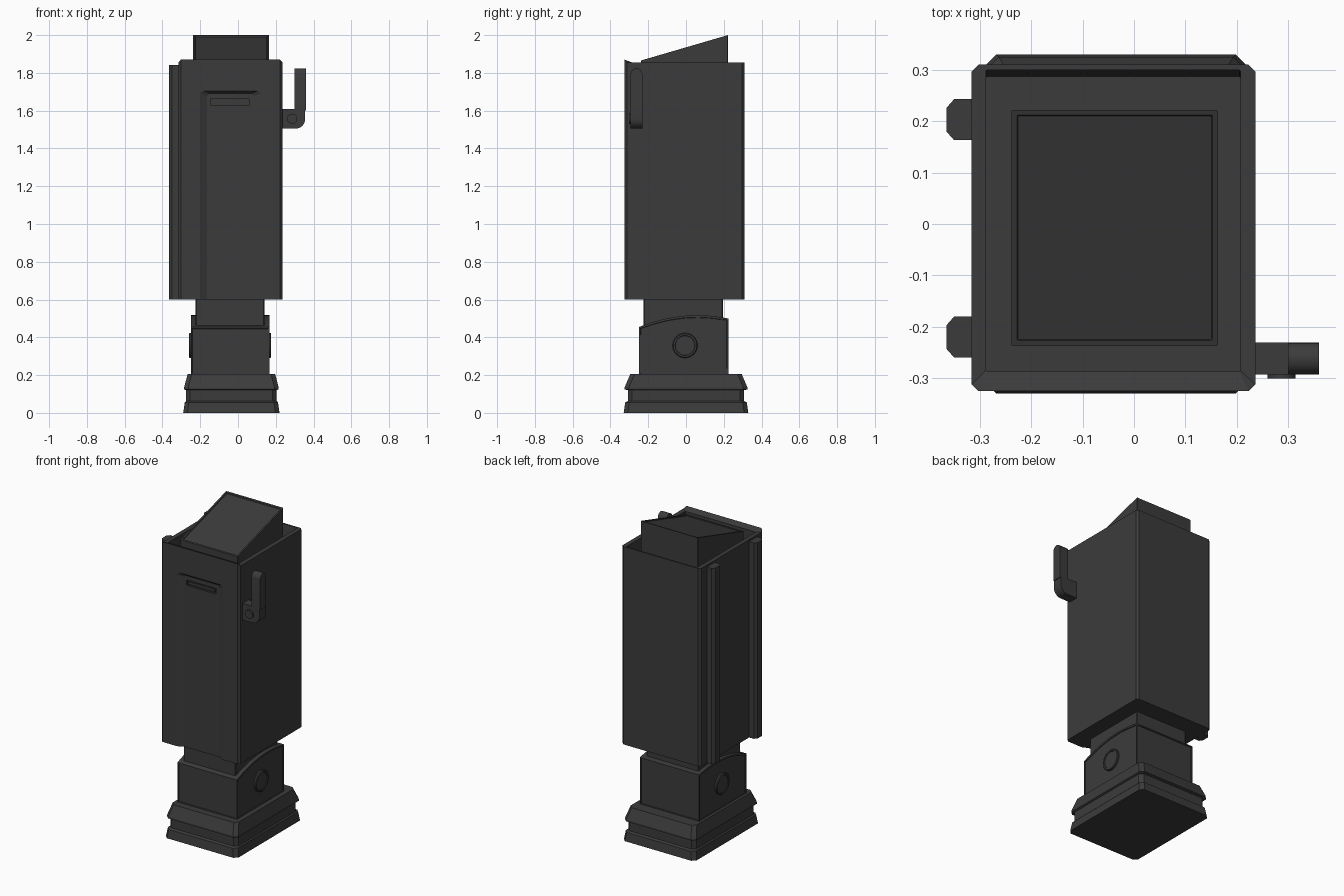
import bpy, bmesh, math
from mathutils import Vector

if "Cube" in bpy.data.objects:
    bpy.data.objects.remove(bpy.data.objects["Cube"], do_unlink=True)

mat = bpy.data.materials.new("charcoal")
mat.use_nodes = True
grey = (0.044, 0.044, 0.044, 1)
mat.diffuse_color = grey
shader = mat.node_tree.nodes["Principled BSDF"]
shader.inputs["Base Color"].default_value = grey
shader.inputs["Roughness"].default_value = 0.7


def finish(name, bm):
    bmesh.ops.recalc_face_normals(bm, faces=bm.faces)
    mesh = bpy.data.meshes.new(name)
    bm.to_mesh(mesh)
    bm.free()
    mesh.materials.append(mat)
    obj = bpy.data.objects.new(name, mesh)
    bpy.context.collection.objects.link(obj)
    return obj


def loft(name, rings):
    """Skin a stack of equal-length rings and cap both ends."""
    bm = bmesh.new()
    loops = [[bm.verts.new(p) for p in ring] for ring in rings]
    n = len(loops[0])
    for a, b in zip(loops, loops[1:]):
        for i in range(n):
            j = (i + 1) % n
            bm.faces.new((a[i], a[j], b[j], b[i]))
    bm.faces.new(loops[0])
    bm.faces.new(loops[-1])
    return finish(name, bm)


def chamfered(x0, x1, y0, y1, c):
    return [(x0 + c, y0), (x1 - c, y0), (x1, y0 + c), (x1, y1 - c),
            (x1 - c, y1), (x0 + c, y1), (x0, y1 - c), (x0, y0 + c)]


def flat(points, z):
    return [(x, y, z) for x, y in points]


def box(name, x0, x1, y0, y1, z0, z1, c=0.004):
    ring = chamfered(x0, x1, y0, y1, c)
    return loft(name, [flat(ring, z0), flat(ring, z1)])


def arc(cx, cy, r, a0, a1, steps=8):
    angles = [math.radians(a0 + (a1 - a0) * i / steps) for i in range(steps + 1)]
    return [(cx + r * math.cos(a), cy + r * math.sin(a)) for a in angles]


def cut(target, cutter):
    cutter.hide_render = True
    mod = target.modifiers.new("cut", "BOOLEAN")
    mod.operation = "DIFFERENCE"
    mod.solver = "EXACT"
    mod.object = cutter
    bpy.context.view_layer.objects.active = target
    bpy.ops.object.modifier_apply(modifier=mod.name)
    bpy.data.objects.remove(cutter, do_unlink=True)


# Stepped base with a groove around it
cx = -0.035
steps = [(0, 0.255, 0.33), (0.055, 0.247, 0.322), (0.062, 0.24, 0.308),
         (0.12, 0.24, 0.308), (0.125, 0.25, 0.325), (0.135, 0.25, 0.325),
         (0.205, 0.232, 0.295)]
loft("base", [flat(chamfered(cx - w, cx + w, -d, d, 0.022), z) for z, w, d in steps])

# Collar with an arched top and framed sides
outline = [(-0.25, 0.2), (0.225, 0.2)]
for i in range(13):
    y = 0.225 - 0.475 * i / 12
    outline.append((y, 0.517 - 0.65 * (y - 0.06) ** 2))
collar = loft("collar", [[(x, y, z) for y, z in outline] for x in (-0.25, 0.167)])
bm = bmesh.new()
bm.from_mesh(collar.data)
sides = [f for f in bm.faces if abs(f.normal.z) < 0.05 and f.calc_area() > 0.05]
bmesh.ops.inset_individual(bm, faces=sides, thickness=0.011, depth=0)
bmesh.ops.inset_individual(bm, faces=sides, thickness=0.002, depth=-0.005)
bm.to_mesh(collar.data)
bm.free()

# Round buttons on both sides of the collar
for name, x, s in (("left_button", 0.16, 1), ("right_button", -0.243, -1)):
    rings = []
    for out, r in ((0, 0.066), (0.012, 0.066), (0.016, 0.062),
                   (0.016, 0.053), (0.012, 0.051)):
        rings.append([(x + s * out, y, z) for y, z in arc(-0.005, 0.357, r, 0, 360, 32)[:-1]])
    loft(name, rings)

box("neck", -0.225, 0.14, -0.225, 0.195, 0.4, 0.65)

# Main housing with an open tray at the top and a raised front lip
outer = chamfered(-0.316, 0.236, -0.325, 0.31, 0.013)
inner = chamfered(-0.288, 0.207, -0.287, 0.3, 0.002)
floor = chamfered(-0.288, 0.207, -0.287, 0.287, 0.002)
top = [(x, y, 1.87 if y < -0.32 else 1.855) for x, y in outer]
housing = loft("housing", [flat(outer, 0.6), top, flat(inner, 1.855), flat(floor, 1.77)])

# Sunken front panel and its slot
def front_ring(y, x0, x1, z0, z1, c):
    return [(x, y, z) for x, z in chamfered(x0, x1, z0, z1, c)]


cut(housing, loft("panel_cutter", [
    front_ring(-0.35, -0.2, 0.12, 0.5, 1.705, 0.015),
    front_ring(-0.325, -0.2, 0.12, 0.5, 1.705, 0.015),
    front_ring(-0.307, -0.165, 0.082, 0.5, 1.69, 0.012)]))
cut(housing, loft("slot_cutter", [
    front_ring(y, -0.146, 0.061, 1.628, 1.662, 0.003) for y in (-0.34, -0.297)]))
loft("slot_bar", [front_ring(y, -0.138, 0.053, 1.637, 1.653, 0.002) for y in (-0.29, -0.304)])

# Sloping top block with a framed lid
def sloped(inset, drop):
    pts = chamfered(-0.238 + inset, 0.163 - inset, -0.237 + inset, 0.222 - inset, 0.002)
    return [(x, y, 1.866 + (y + 0.237) * 0.292 - drop) for x, y in pts]


block = chamfered(-0.238, 0.163, -0.237, 0.222, 0.002)
loft("top_block", [flat(block, 1.75), sloped(0, 0), sloped(0.01, 0), sloped(0.012, 0.006)])

# Vertical rails on the right side
for name, y0, y1 in (("front_rail", -0.26, -0.18), ("back_rail", 0.163, 0.243)):
    rail = [(-0.31, y0), (-0.35, y0), (-0.365, y0 + 0.017),
            (-0.365, y1 - 0.017), (-0.35, y1), (-0.31, y1)]
    loft(name, [flat(rail, 0.601), flat(rail, 1.843)])

# Side hook: arm with a rounded elbow, upright bar and pivot
arm = [(0.23, 1.505)] + arc(0.305, 1.555, 0.05, -90, 0) + [(0.355, 1.64), (0.3, 1.64), (0.3, 1.61), (0.23, 1.61)]
loft("hook_arm", [[(x, y, z) for x, z in arm] for y in (-0.293, -0.231)])
bar = [(-0.293, 1.6), (-0.231, 1.6)] + arc(-0.262, 1.793, 0.031, 0, 180, 12)
loft("hook_bar", [[(x, y, z) for y, z in bar] for x in (0.3, 0.36)])
pivot = arc(0.287, 1.557, 0.027, 0, 360, 20)[:-1]
loft("hook_pivot", [[(x, y, z) for x, z in pivot] for y in (-0.28, -0.301)])

# Smooth the curved parts while keeping edges sharp
bpy.ops.object.select_all(action="DESELECT")
for obj in bpy.context.collection.objects:
    if obj.type == "MESH" and obj.name.split("_")[0] in ("collar", "left", "right", "hook"):
        obj.select_set(True)
        bpy.context.view_layer.objects.active = obj
bpy.ops.object.shade_smooth_by_angle(angle=math.radians(30))
